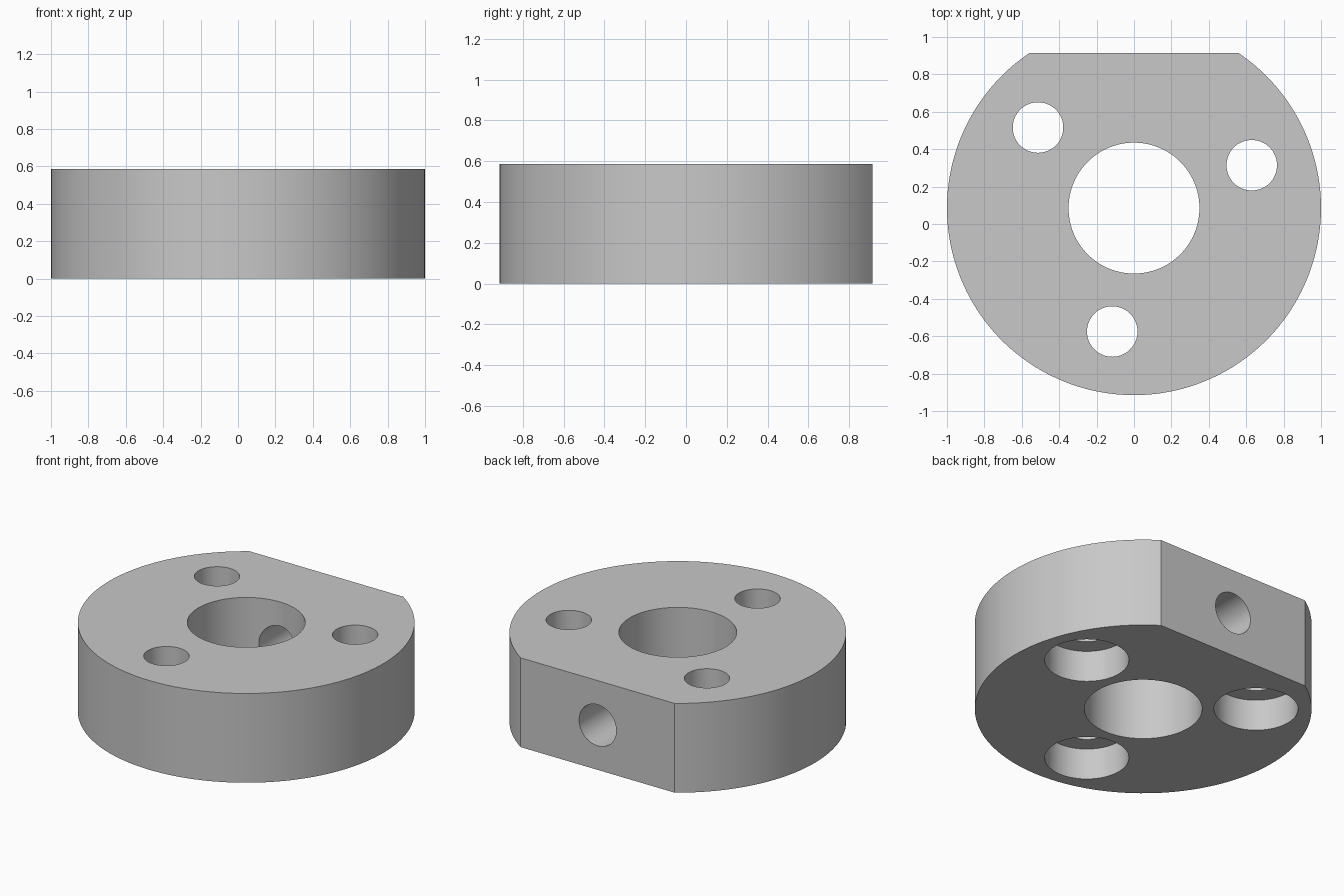
import bpy
import math

cube = bpy.data.objects.get("Cube")
if cube:
    bpy.data.objects.remove(cube, do_unlink=True)

HEIGHT = 0.585
CENTRE_Y = 0.085      # axis of the collar
FLAT = 0.83           # distance from the axis to the flat
SCREW_CIRCLE = 0.67

grey = bpy.data.materials.new("plain_grey")
grey.use_nodes = True
colour = (0.58, 0.58, 0.58, 1)
grey.diffuse_color = colour
grey.node_tree.nodes["Principled BSDF"].inputs["Base Color"].default_value = colour

# Disc outline with a flat chord at the back, extruded upward
half = math.acos(FLAT)
start = math.pi / 2 + half
sweep = 2 * (math.pi - half)
STEPS = 120
outline = []
for i in range(STEPS + 1):
    a = start + sweep * i / STEPS
    outline.append((math.cos(a), CENTRE_Y + math.sin(a)))
n = len(outline)
verts = [(x, y, z) for z in (0, HEIGHT) for x, y in outline]
faces = [list(reversed(range(n))), list(range(n, 2 * n))]
faces += [(i, (i + 1) % n, n + (i + 1) % n, n + i) for i in range(n)]
mesh = bpy.data.meshes.new("collar_body")
mesh.from_pydata(verts, [], faces)
mesh.materials.append(grey)
body = bpy.data.objects.new("collar_body", mesh)
bpy.context.collection.objects.link(body)


def drill(radius, depth, location, rotation=(0, 0, 0), sides=64):
    """Cut a round hole into the body, then discard the cutter."""
    bpy.ops.mesh.primitive_cylinder_add(vertices=sides, radius=radius, depth=depth,
                                        location=location, rotation=rotation)
    cutter = bpy.context.object
    cutter.name = "hole_cutter"
    cutter.hide_render = True
    cutter.data.materials.append(grey)
    mod = body.modifiers.new("hole", "BOOLEAN")
    mod.operation = "DIFFERENCE"
    mod.solver = "EXACT"
    mod.object = cutter
    bpy.ops.object.select_all(action="DESELECT")
    body.select_set(True)
    bpy.context.view_layer.objects.active = body
    bpy.ops.object.modifier_apply(modifier=mod.name)
    bpy.data.objects.remove(cutter, do_unlink=True)


# Central bore
drill(0.35, 2, (0, CENTRE_Y, HEIGHT / 2), sides=96)

# Three screw holes, counterbored from below
SINK = 0.205
for degrees in (20, 140, 260):
    a = math.radians(degrees)
    x = SCREW_CIRCLE * math.cos(a)
    y = CENTRE_Y + SCREW_CIRCLE * math.sin(a)
    drill(0.135, 2, (x, y, HEIGHT / 2))
    drill(0.25, 2 * SINK, (x, y, 0))

# Radial set-screw hole from the flat into the bore
drill(0.135, 1, (0, CENTRE_Y + 0.6, HEIGHT / 2), (math.pi / 2, 0, 0))

bpy.ops.object.shade_smooth_by_angle(angle=math.radians(30))
